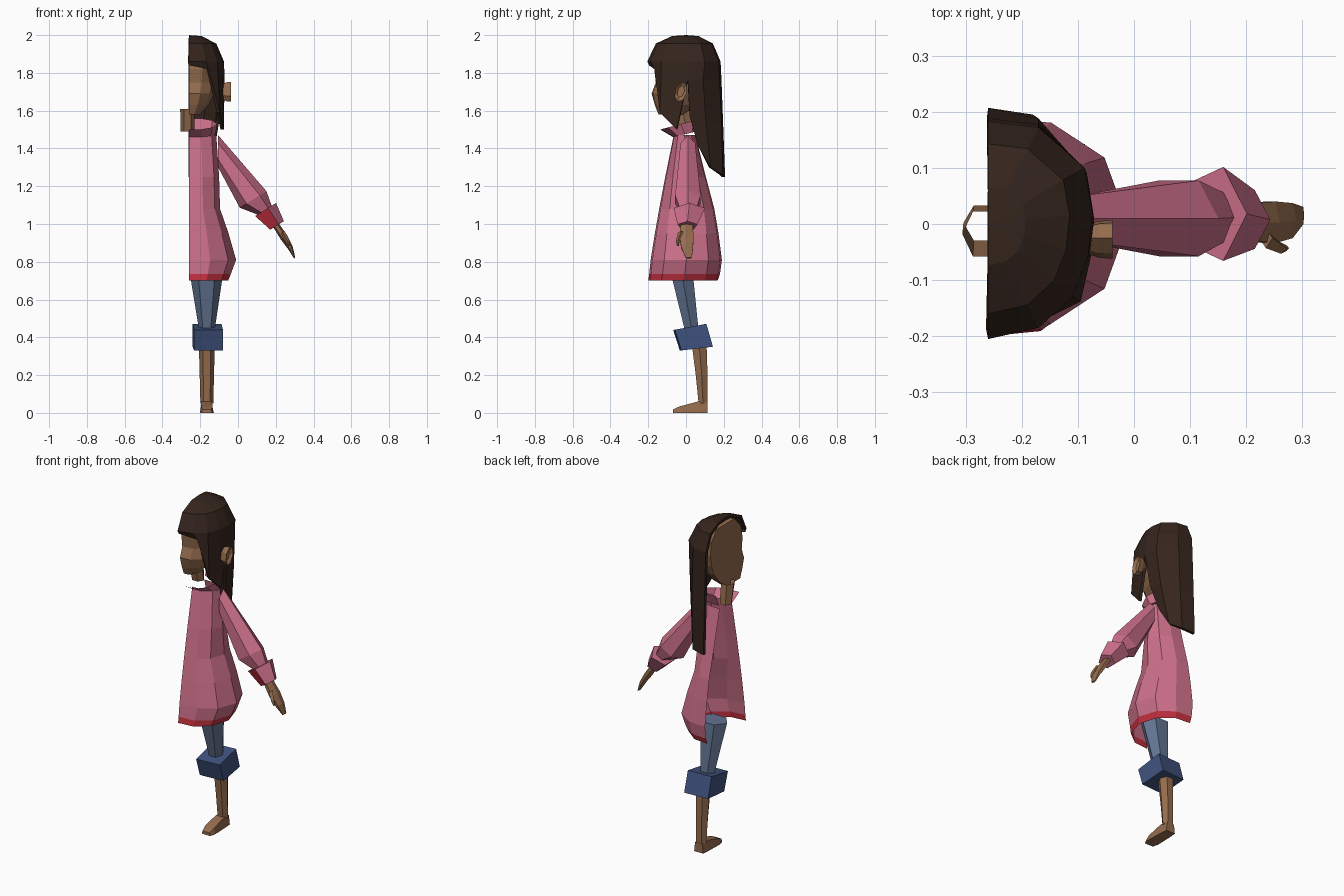
import bpy, bmesh, math
from mathutils import Vector as V

if "Cube" in bpy.data.objects:
    bpy.data.objects.remove(bpy.data.objects["Cube"])

M = -0.26  # plane where the half figure is cut


def mat(name, col):
    m = bpy.data.materials.new(name)
    m.diffuse_color = (*col, 1)
    m.use_nodes = True
    m.node_tree.nodes["Principled BSDF"].inputs["Base Color"].default_value = m.diffuse_color
    return m


PINK = mat("pink", (0.60, 0.16, 0.25))
RED = mat("red", (0.55, 0.03, 0.05))
SKIN = mat("skin", (0.30, 0.15, 0.075))
HAIR = mat("hair", (0.035, 0.018, 0.012))
JEANS = mat("jeans", (0.12, 0.17, 0.28))
CUFF = mat("dark_blue", (0.05, 0.085, 0.21))


def loft(name, rings, mats, closed=True, caps=True, side=False, pick=None, thick=0):
    """Skin a list of rings; pick(row, column) chooses the material slot."""
    bm = bmesh.new()
    rows = [[bm.verts.new(p) for p in r] for r in rings]
    n = len(rows[0])
    for i in range(len(rows) - 1):
        for j in range(n if closed else n - 1):
            k = (j + 1) % n
            f = bm.faces.new((rows[i][j], rows[i][k], rows[i + 1][k], rows[i + 1][j]))
            f.material_index = pick(i, j) if pick else 0
    if caps:
        bm.faces.new(rows[0])
        bm.faces.new(rows[-1])
    if side:  # flat face along the cut
        bm.faces.new([r[0] for r in rows] + [r[-1] for r in reversed(rows)])
    bmesh.ops.remove_doubles(bm, verts=bm.verts, dist=1e-4)
    bmesh.ops.recalc_face_normals(bm, faces=bm.faces)
    me = bpy.data.meshes.new(name)
    bm.to_mesh(me)
    bm.free()
    for m in mats:
        me.materials.append(m)
    ob = bpy.data.objects.new(name, me)
    bpy.context.collection.objects.link(ob)
    if thick:
        s = ob.modifiers.new("thickness", "SOLIDIFY")
        s.thickness = thick
        s.offset = -1
    return ob


def oval(c, a, b, n=6, turn=0.0):
    """Ring of n points around c spanned by half axes a and b."""
    out = []
    for i in range(n):
        t = math.radians(turn) + math.tau * i / n
        out.append(V(c) + V(a) * math.cos(t) + V(b) * math.sin(t))
    return out


def flat_oval(c, rx, ry, n=6, turn=0.0):
    return oval(c, (rx, 0, 0), (0, ry, 0), n, turn)


HALF = [(0, -1), (.45, -.95), (.83, -.62), (1, 0), (.83, .62), (.45, .95), (0, 1)]


def half_ring(z, w, y0, y1, rise=0):
    """Half outline from front to back, starting and ending on the cut."""
    c, r = (y0 + y1) / 2, (y1 - y0) / 2
    return [(M + u * w, c + v * r, z + rise * (v + 1) / 2) for u, v in HALF]


# Coat with red hem, and flared collar
coat = [(1.47, .145, -.065, .05), (1.25, .16, -.11, .105), (1.08, .165, -.142, .15),
        (.95, .21, -.165, .172), (.81, .25, -.187, .19), (.735, .222, -.195, .18),
        (.70, .208, -.2, .167)]
loft("coat", [half_ring(*r) for r in coat], [PINK, RED], closed=False, caps=False,
     pick=lambda i, j: int(i == 5))
loft("collar", [half_ring(1.46, .14, -.068, .055, .03), half_ring(1.5, .15, -.137, .085, .06)],
     [PINK], closed=False, caps=False)

# Head with flat cut side
head = [(1.58, .06, -.145, -.01), (1.63, .105, -.165, .05), (1.69, .135, -.182, .1),
        (1.75, .15, -.16, .125), (1.82, .158, -.168, .14), (1.9, .14, -.15, .13),
        (1.96, .08, -.09, .08)]
loft("head", [half_ring(*r) for r in head], [SKIN], closed=False, side=True)

# Neck tube
loft("neck", [flat_oval((-.267, .002, 1.49), .037, .036), flat_oval((-.268, -.018, 1.61), .038, .046)],
     [SKIN], caps=False)

# Ear
loft("ear", [oval((x, -.027, 1.7), (0, .034 * s, 0), (0, .01 * s, .054 * s), 7)
             for x, s in ((-.1, .6), (-.062, .95), (-.038, 1), (-.052, .55))], [SKIN])

# Hair cap: columns run from front to back, each ending on its own rim point
base = [(0, -.205), (.09, -.185), (.15, -.13), (.178, -.06), (.186, .02), (.172, .1),
        (.09, .172), (0, .183)]
rim = [(0, -.195, 1.84), (.105, -.168, 1.82), (.165, -.138, 1.59), (.185, -.05, 1.5),
       (.189, .01, 1.76), (.176, .09, 1.76), (.09, .178, 1.76), (0, .188, 1.76)]
rows = [[(M + x * s, y * s, z) for x, y in base]
        for z, s in ((2, 0), (1.995, .36), (1.955, .78), (1.86, 1))]
rows.append([(M + x, y, z) for x, y, z in rim])
loft("hair_cap", rows, [HAIR], closed=False, caps=False, thick=.018)

# Long hair at the back, swept to a slanted end
fall = [rim[4:],
        [(.165, .02, 1.57), (.158, .105, 1.55), (.09, .188, 1.53), (0, .197, 1.52)],
        [(.135, .065, 1.41), (.12, .13, 1.3), (.08, .195, 1.26), (0, .207, 1.25)]]
loft("hair_back", [[(M + x, y, z) for x, y, z in r] for r in fall], [HAIR],
     closed=False, caps=False, thick=.018)

# Sleeve: vertical shoulder section turning square to the arm
U = V((.85, 0, .53))


def arm_ring(c, u, y, n=6, turn=0):
    return oval(c, U * u, (0, y, 0), n, turn)


loft("sleeve", [oval((-.105, .01, 1.385), (0, 0, .085), (0, .045, 0)),
                arm_ring((.08, .01, 1.13), .083, .078),
                arm_ring((.155, .012, 1.06), .035, .045)], [PINK])
loft("sleeve_cuff", [arm_ring((.14, .018, 1.073), .072, .088, 5),
                     arm_ring((.203, .008, .99), .047, .055, 5)], [PINK, RED],
     pick=lambda i, j: int(j in (2, 3)))

# Hand and thumb
hand = [(.19, .003, 1.01, .017, .036), (.243, .003, .93, .02, .043),
        (.277, .006, .875, .014, .036), (.3, .015, .82, .004, .018)]
loft("hand", [arm_ring((x, y, z), u, w) for x, y, z, u, w in hand], [SKIN])
loft("thumb", [arm_ring((.235, -.025, .955), .014, .018, 4), arm_ring((.262, -.043, .91), .011, .01, 4),
               arm_ring((.272, -.043, .885), .005, .005, 4)], [SKIN])

# Trouser leg and turned-up cuff
loft("trouser_leg", [flat_oval((-.167, -.024, .75), .09, .068), flat_oval((-.165, .028, .45), .043, .043)],
     [JEANS])
cuff = []
for cy, cz in ((.02, .455), (.055, .34)):
    cuff.append(oval((-.16, cy, cz), (.108, 0, 0), (0, .118, .022 if cz > .4 else .014), 4, 48))
loft("trouser_cuff", cuff, [CUFF])

# Shin and foot
shin = [(.36, .07, .042, .045), (.2, .083, .038, .036), (.05, .09, .034, .027)]
loft("shin", [flat_oval((-.165, y, z), rx, ry) for z, y, rx, ry in shin], [SKIN])
foot = [(.115, .03, .055), (.062, .034, .06), (-.035, .037, .034), (-.07, .028, .018)]
loft("foot", [[(-.165 - w, y, 0), (-.165 + w, y, 0), (-.165 + w * .8, y, h), (-.165 - w * .8, y, h)]
              for y, w, h in foot], [SKIN])
